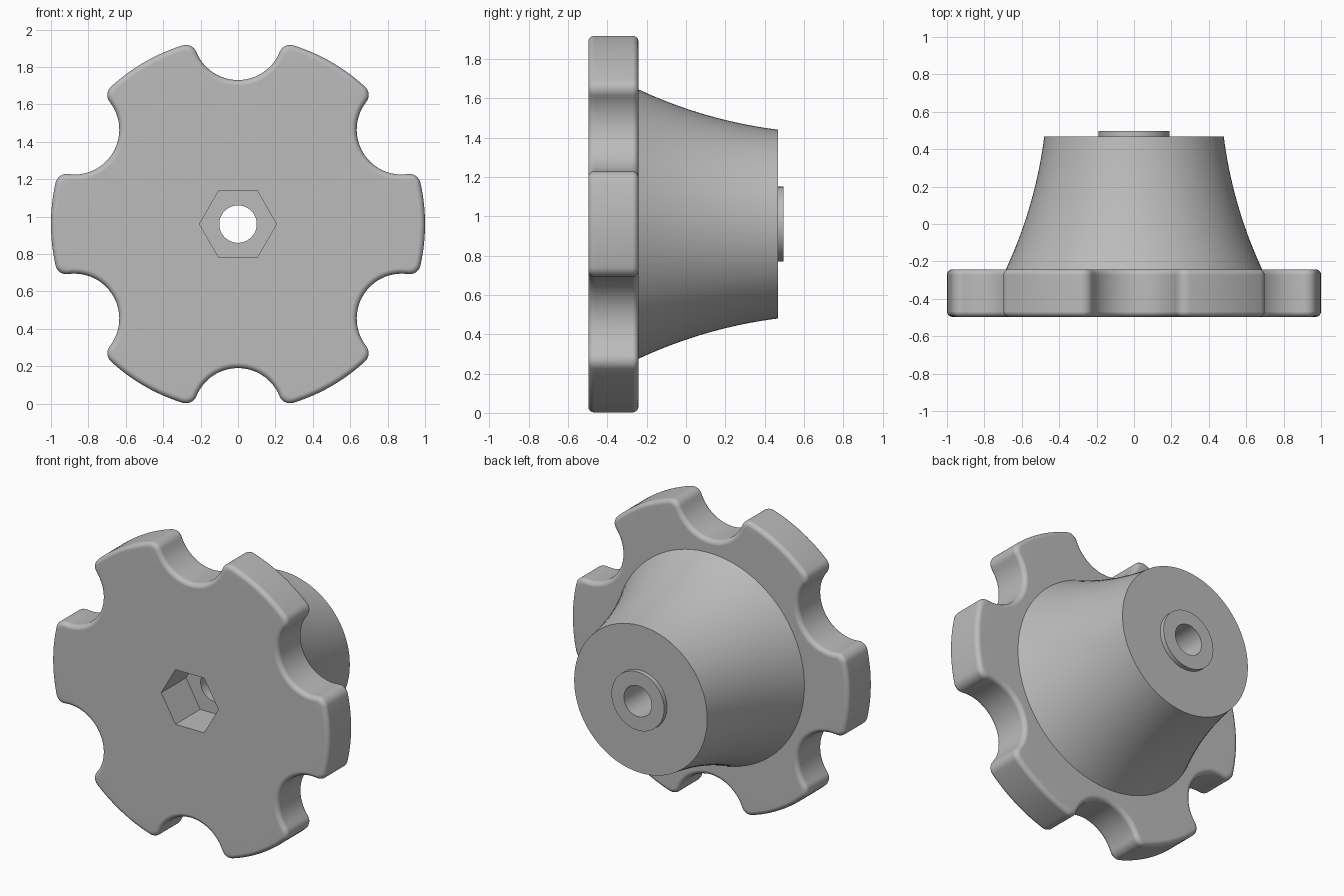
import bpy
import bmesh
from math import sin, cos, pi, acos, atan2, radians

cube = bpy.data.objects.get("Cube")
if cube:
    bpy.data.objects.remove(cube, do_unlink=True)

CENTRE_Z = 0.96
FRONT, WHEEL_BACK, HUB_END, BOSS_END = -0.497, -0.242, 0.467, 0.497
NOTCH_DIST, NOTCH_R, CORNER_R, EDGE_R = 1.01, 0.24, 0.06, 0.03
BORE_R, BOSS_R = 0.1, 0.19

grey = bpy.data.materials.new("grey plastic")
grey.use_nodes = True
colour = (0.5, 0.5, 0.5, 1)
grey.diffuse_color = colour
grey.node_tree.nodes["Principled BSDF"].inputs["Base Color"].default_value = colour


def arc(cx, cz, r, start, end, steps):
    """Points on an arc, leaving out the last one."""
    angles = [start + (end - start) * i / steps for i in range(steps)]
    return [(cx + r * cos(a), cz + r * sin(a)) for a in angles]


def circle(r, steps):
    return arc(0, 0, r, 0, 2 * pi, steps)


def wheel_outline(inset):
    """Disc with six round notches and rounded corners, shrunk by inset."""
    reach, gap = 1 - CORNER_R, NOTCH_R + CORNER_R
    t = acos((reach ** 2 + NOTCH_DIST ** 2 - gap ** 2) / (2 * reach * NOTCH_DIST))
    fx, fz = reach * cos(t), reach * sin(t)
    b = atan2(fz, fx - NOTCH_DIST)
    r = CORNER_R - inset
    sector = arc(fx, -fz, r, -t, pi - b, 8)
    sector += arc(NOTCH_DIST, 0, NOTCH_R + inset, 2 * pi - b, b, 28)
    sector += arc(fx, fz, r, b - pi, t, 8)
    sector += arc(0, 0, 1 - inset, t, pi / 3 - t, 20)
    points = []
    for k in range(6):
        a = pi / 6 + k * pi / 3
        points += [(x * cos(a) - z * sin(a), x * sin(a) + z * cos(a)) for x, z in sector]
    return points


def add_ring(bm, points, y):
    verts = [bm.verts.new((x, y, z + CENTRE_Z)) for x, z in points]
    for i, v in enumerate(verts):
        bm.edges.new((verts[i - 1], v))
    return verts


def loft(bm, rings):
    for a, b in zip(rings, rings[1:]):
        for i in range(len(a)):
            bm.faces.new((a[i - 1], a[i], b[i], b[i - 1]))


def fill_between(bm, outer, inner):
    edges = [bm.edges.get((r[i - 1], r[i])) for r in (outer, inner) for i in range(len(r))]
    bmesh.ops.triangle_fill(bm, edges=edges, use_beauty=True, use_dissolve=False)


def finish(bm, name):
    bmesh.ops.recalc_face_normals(bm, faces=bm.faces)
    mesh = bpy.data.meshes.new(name)
    bm.to_mesh(mesh)
    bm.free()
    mesh.materials.append(grey)
    obj = bpy.data.objects.new(name, mesh)
    bpy.context.collection.objects.link(obj)
    bpy.ops.object.select_all(action="DESELECT")
    obj.select_set(True)
    bpy.context.view_layer.objects.active = obj
    bpy.ops.object.shade_smooth_by_angle(angle=radians(30))
    weighted = obj.modifiers.new("clean shading", "WEIGHTED_NORMAL")
    weighted.keep_sharp = True


# Grip wheel: notched outline with rolled front and back edges, hexagonal pocket
bm = bmesh.new()
quarter = [i * pi / 10 for i in range(6)]
roll = [(EDGE_R * (1 - sin(a)), EDGE_R * (1 - cos(a))) for a in quarter]
levels = [(inset, FRONT + depth) for inset, depth in roll]
levels += [(inset, WHEEL_BACK - depth) for inset, depth in reversed(roll)]
rim = [add_ring(bm, wheel_outline(inset), y) for inset, y in levels]
pocket = [add_ring(bm, circle(0.206, 6), y) for y in (FRONT, WHEEL_BACK)]
loft(bm, rim)
loft(bm, pocket)
fill_between(bm, rim[0], pocket[0])
fill_between(bm, rim[-1], pocket[-1])
finish(bm, "grip_wheel")

# Hub: flared body with a raised boss, bored through; its base is the pocket floor
bm = bmesh.new()
start, pull, end = (0.685, WHEEL_BACK), (0.527, 0.097), (0.48, HUB_END)
profile = [(BORE_R, WHEEL_BACK)]
for i in range(21):
    s = i / 20
    profile.append(tuple((1 - s) ** 2 * p + 2 * s * (1 - s) * q + s * s * e
                         for p, q, e in zip(start, pull, end)))
profile += [(BOSS_R, HUB_END), (BOSS_R, BOSS_END), (BORE_R, BOSS_END), (BORE_R, WHEEL_BACK)]
loft(bm, [add_ring(bm, circle(r, 96), y) for r, y in profile])
bmesh.ops.remove_doubles(bm, verts=bm.verts, dist=0.0001)
finish(bm, "hub")
